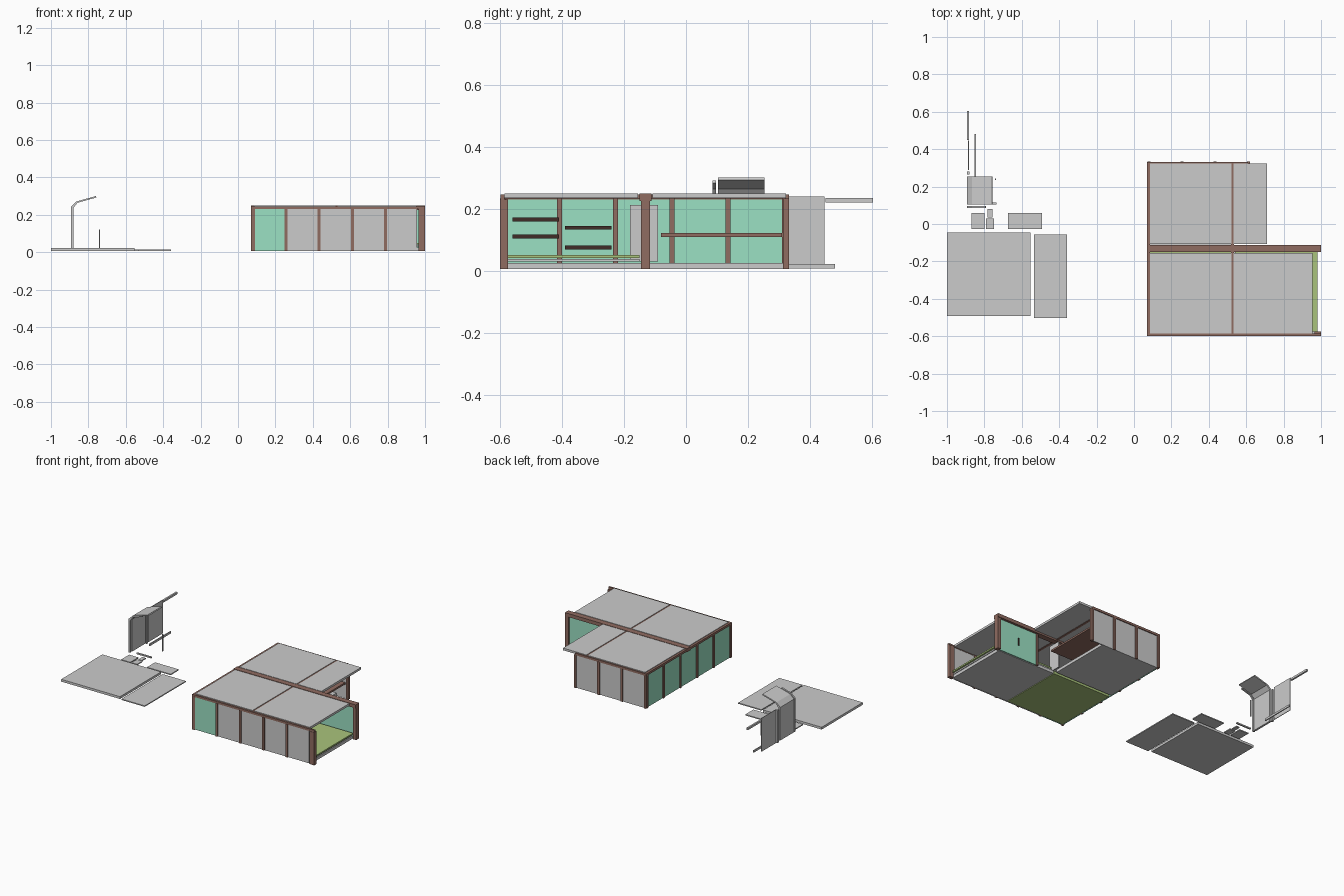
import bpy

def mat(name, c):
    m = bpy.data.materials.new(name)
    m.diffuse_color = (*c, 1)
    return m

WOOD = mat("wood", (0.28, 0.15, 0.12))
DARK = mat("dark_wood", (0.05, 0.025, 0.02))
GLASS = mat("glass", (0.33, 0.75, 0.55))
LIME = mat("lime", (0.4, 0.55, 0.2))

def add_mesh(name, verts, faces, m=None):
    me = bpy.data.meshes.new(name)
    me.from_pydata(verts, [], faces)
    ob = bpy.data.objects.new(name, me)
    bpy.context.collection.objects.link(ob)
    if m:
        me.materials.append(m)
    return ob

def box(name, x0, x1, y0, y1, z0, z1, m=None):
    v = [(x, y, z) for x in (x0, x1) for y in (y0, y1) for z in (z0, z1)]
    f = [(0, 1, 3, 2), (4, 6, 7, 5), (0, 4, 5, 1), (2, 3, 7, 6), (0, 2, 6, 4), (1, 5, 7, 3)]
    return add_mesh(name, v, f, m)

def sheet(name, top, y0, y1):
    """Extrude a closed x-z profile along y."""
    n = len(top)
    v = [(x, y, z) for y in (y0, y1) for x, z in top]
    f = [tuple(range(n)), tuple(range(2 * n - 1, n - 1, -1))]
    f += [(i, i + n, (i + 1) % n + n, (i + 1) % n) for i in range(n)]
    return add_mesh(name, v, f)

STEP = 0.177

# Floors
box("lawn_floor", 0.085, 0.525, -0.585, -0.14, 0.005, 0.025, LIME)
box("front_right_floor", 0.53, 0.97, -0.585, -0.14, 0.005, 0.025)
box("rear_floor", 0.085, 0.525, -0.12, 0.32, 0.005, 0.025)
box("platform_base", 0.54, 0.97, -0.575, -0.15, 0.029, 0.038)
box("platform_top", 0.54, 0.98, -0.575, -0.15, 0.04, 0.05, LIME)

# Roof slabs
box("roof_front_left", 0.085, 0.52, -0.585, -0.155, 0.234, 0.249)
box("roof_front_right", 0.532, 0.955, -0.585, -0.155, 0.234, 0.249)
box("roof_rear_left", 0.085, 0.52, -0.108, 0.323, 0.234, 0.249)
box("porch_roof", 0.532, 0.71, -0.108, 0.323, 0.234, 0.249)

# Beams
box("middle_beam", 0.07, 1.0, -0.15, -0.112, 0.225, 0.249, WOOD)
box("cross_beam_front", 0.518, 0.534, -0.59, -0.15, 0.232, 0.246, WOOD)
box("cross_beam_rear", 0.518, 0.534, -0.112, 0.325, 0.232, 0.246, WOOD)
box("front_top_rail", 0.07, 1.0, -0.598, -0.585, 0.23, 0.245, WOOD)
box("left_top_rail", 0.07, 0.085, -0.598, 0.33, 0.23, 0.245, WOOD)
box("rear_top_rail", 0.07, 0.61, 0.32, 0.332, 0.23, 0.245, WOOD)
box("middle_end_post", 0.975, 1.0, -0.145, -0.116, 0.005, 0.225, WOOD)
box("front_right_post", 0.965, 1.0, -0.6, -0.575, 0.005, 0.23, WOOD)

# Front and left walls: five bays each; rear wall: three bays
for i in range(6):
    x = 0.08 + i * STEP
    y = -0.59 + i * 0.1815
    if i < 5:
        box("front_post", x - 0.008, x + 0.008, -0.6, -0.58, 0.005, 0.232, WOOD)
    box("left_post", 0.07, 0.09, y - 0.008, y + 0.008, 0.005, 0.232, WOOD)
    if i < 5:
        box("front_panel", x + 0.008, x + STEP - 0.008, -0.593, -0.587, 0.005, 0.232, GLASS if i == 0 else None)
        box("left_panel", 0.077, 0.083, y + 0.008, y + 0.1735, 0.005, 0.232, GLASS)
    if i < 4:
        box("rear_post", x - 0.008, x + 0.008, 0.313, 0.333, 0.005, 0.232, WOOD)
    if i < 3:
        box("rear_panel", x + 0.008, x + STEP - 0.008, 0.32, 0.326, 0.005, 0.232)

# Glass wall between front room and porch, with handle and door
box("porch_glass", 0.68, 0.975, -0.135, -0.128, 0.005, 0.226, GLASS)
box("porch_post", 0.665, 0.68, -0.14, -0.122, 0.005, 0.226, WOOD)
box("door_handle", 0.82, 0.827, -0.128, -0.12, 0.09, 0.14, DARK)
box("door_leaf", 0.525, 0.531, -0.18, -0.09, 0.03, 0.212)

# Desk and shelves
box("desk_top", 0.42, 0.6, -0.08, 0.31, 0.109, 0.121, WOOD)
for y0, zs in ((-0.56, (0.165, 0.11)), (-0.39, (0.138, 0.075))):
    for z in zs:
        box("shelf", 0.09, 0.15, y0, y0 + 0.15, z - 0.006, z + 0.006, DARK)

# Loose spare parts on the left
box("spare_large_slab", -1.0, -0.553, -0.492, -0.045, 0.005, 0.021)
box("spare_thin_slab", -0.535, -0.358, -0.502, -0.055, 0.007, 0.014)
box("spare_door", -0.673, -0.493, -0.027, 0.06, 0.007, 0.014)
box("spare_panel_a", -0.87, -0.8, -0.027, 0.06, 0.007, 0.014)
box("spare_panel_b", -0.79, -0.748, -0.027, 0.03, 0.007, 0.014)
box("spare_panel_c", -0.783, -0.757, 0.035, 0.08, 0.007, 0.014)
box("spare_strip", -0.845, -0.735, 0.105, 0.115, 0.007, 0.016)
box("spare_long_bar", -0.852, -0.845, 0.25, 0.48, 0.007, 0.021)
box("spare_upright", -0.744, -0.738, 0.235, 0.243, 0.005, 0.12)
box("spare_wall_panel", -0.887, -0.883, 0.29, 0.447, 0.01, 0.24)
box("spare_beam", -0.894, -0.882, 0.45, 0.603, 0.22, 0.234)
box("spare_post", -0.892, -0.88, 0.265, 0.28, 0.007, 0.232)

# Bent sheet and its matching rib
bend = [(-0.894, 0.015), (-0.88, 0.015), (-0.88, 0.237), (-0.858, 0.264),
        (-0.757, 0.292), (-0.76, 0.3), (-0.866, 0.27), (-0.894, 0.243)]
sheet("bent_sheet", bend, 0.104, 0.254)
rib = [(-0.894, 0.015), (-0.88, 0.015), (-0.88, 0.237), (-0.858, 0.264),
       (-0.79, 0.283), (-0.793, 0.291), (-0.866, 0.27), (-0.894, 0.243)]
sheet("bent_rib", rib, 0.086, 0.097)
